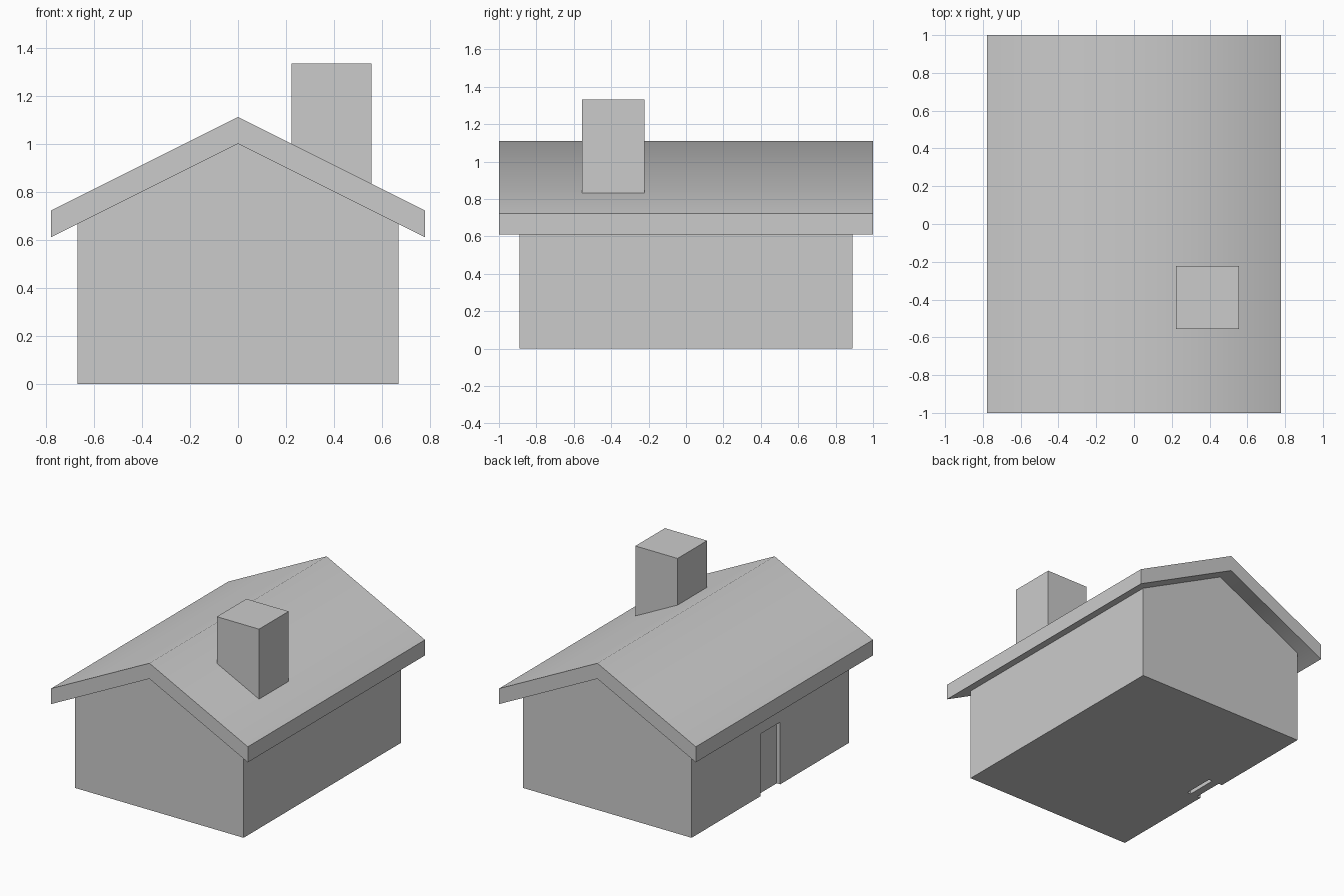
import bpy
import bmesh
from math import radians

if "Cube" in bpy.data.objects:
    bpy.data.objects.remove(bpy.data.objects["Cube"])

U = 1 / 9  # design module


def extrude_profile(name, profile, y0, y1):
    """Prism from an (x, z) outline, extruded along y."""
    bm = bmesh.new()
    face = bm.faces.new([bm.verts.new((x, y0, z)) for x, z in profile])
    grown = bmesh.ops.extrude_face_region(bm, geom=[face])["geom"]
    verts = [g for g in grown if isinstance(g, bmesh.types.BMVert)]
    bmesh.ops.translate(bm, verts=verts, vec=(0, y1 - y0, 0))
    bmesh.ops.recalc_face_normals(bm, faces=bm.faces)
    mesh = bpy.data.meshes.new(name)
    bm.to_mesh(mesh)
    bm.free()
    obj = bpy.data.objects.new(name, mesh)
    bpy.context.collection.objects.link(obj)
    return obj


def rect(x0, x1, z0, z1):
    return [(x0, z0), (x1, z0), (x1, z1), (x0, z1)]


def mirrored(half):
    """Complete a right-hand half outline across x = 0."""
    return half + [(-x, z) for x, z in reversed(half) if x > 0]


# Gabled house body
walls = extrude_profile(
    "walls", [(-6 * U, 0), (6 * U, 0), (6 * U, 6 * U), (0, 9 * U), (-6 * U, 6 * U)],
    -8 * U, 8 * U)

# Doorway recess in the left wall, open at the bottom
cutter = extrude_profile("doorway_cutter", rect(-7 * U, -5 * U, -U, 4 * U), -U, U)
cutter.hide_render = True
mod = walls.modifiers.new("doorway", 'BOOLEAN')
mod.operation = 'DIFFERENCE'
mod.solver = 'EXACT'
mod.object = cutter
bpy.context.view_layer.objects.active = walls
bpy.ops.object.modifier_apply(modifier=mod.name)
bpy.data.objects.remove(cutter)

# Door panel, set back from the wall with a gap behind
extrude_profile("door", rect(-5.75 * U, -5.25 * U, 0, 4 * U), -U, U)

# Overhanging roof slab, softly shaded over the ridge
roof = extrude_profile(
    "roof", [(0, 10 * U), (7 * U, 6.5 * U), (7 * U, 5.5 * U), (0, 9 * U),
             (-7 * U, 5.5 * U), (-7 * U, 6.5 * U)], -9 * U, 9 * U)
bpy.ops.object.select_all(action='DESELECT')
roof.select_set(True)
bpy.context.view_layer.objects.active = roof
bpy.ops.object.shade_smooth_by_angle(angle=radians(60))

# Chimney, its slanted foot sunk slightly into the roof
extrude_profile(
    "chimney", [(2 * U, 8.8 * U), (5 * U, 7.3 * U), (5 * U, 12 * U), (2 * U, 12 * U)],
    -5 * U, -2 * U)
